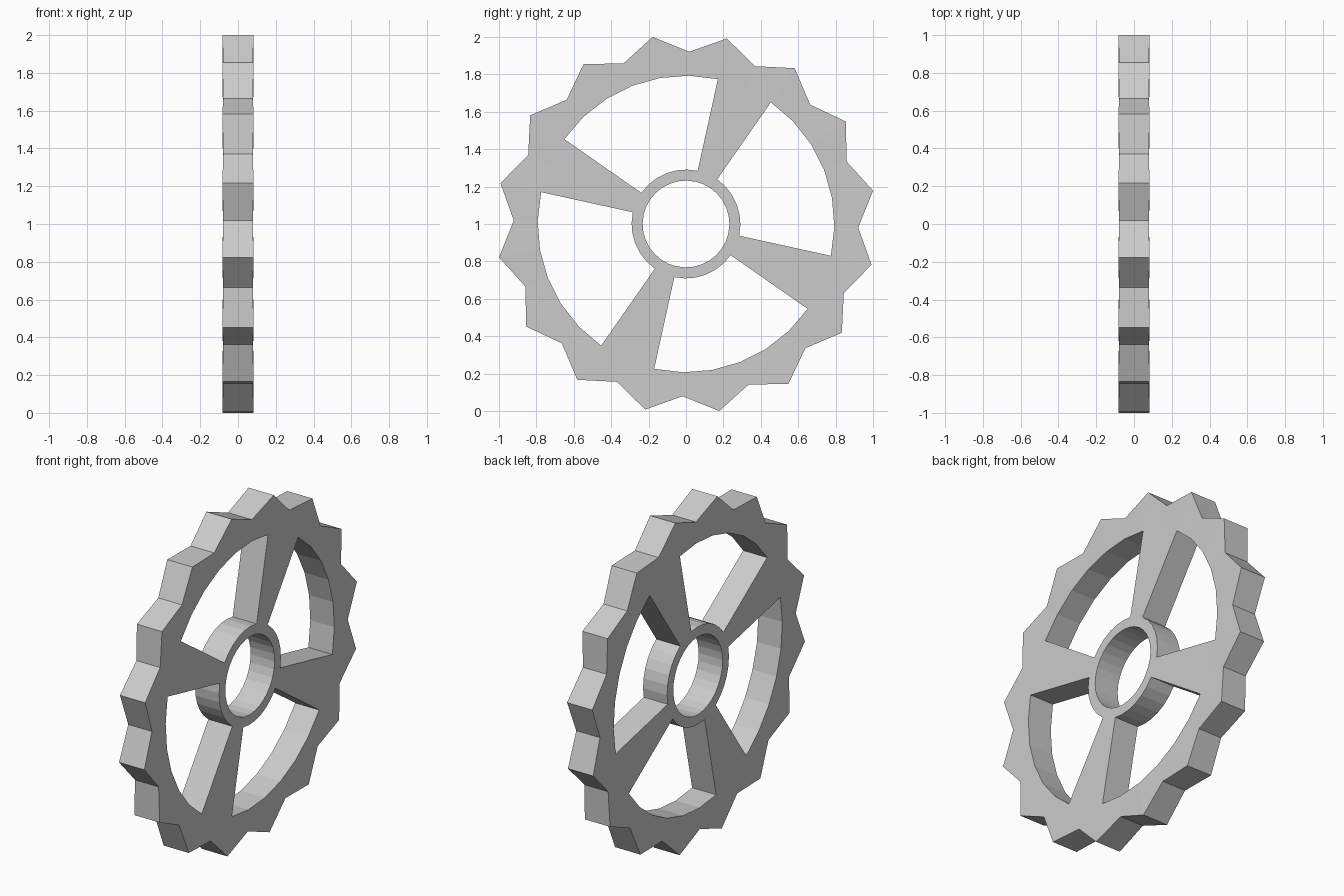
import bpy, bmesh
from math import sin, cos, radians

if "Cube" in bpy.data.objects:
    bpy.data.objects.remove(bpy.data.objects["Cube"])

SEG = 32             # two steps per tooth, 16 teeth
START = 10.1         # angle of the first tooth tip, degrees
BORE, HUB, RIM = 0.232, 0.291, 0.793
TIP, VALLEY = 1.0157, 0.921

bm = bmesh.new()


def ring(radius, half, side):
    """One loop of points in the YZ plane; radius and half width may vary per step."""
    pts = []
    for k in range(SEG):
        a = radians(START + k * 360 / SEG)
        pts.append(bm.verts.new((side * half(k), radius(k) * cos(a), 1 + radius(k) * sin(a))))
    return pts


def circle(r):
    return lambda k: r


def teeth(k):
    return TIP if k % 2 == 0 else VALLEY


def tooth_half(k):
    return 0.083 if k % 2 == 0 else 0.078


def is_spoke(k):
    return k % 8 in (4, 5)


flat = lambda k: 0.079
spec = [(circle(BORE), flat), (circle(HUB), flat), (circle(RIM), flat), (teeth, tooth_half)]
front = [ring(r, h, 1) for r, h in spec]
back = [ring(r, h, -1) for r, h in spec]

for k in range(SEG):
    n = (k + 1) % SEG
    # side faces: hub, spokes, toothed rim
    for side in (front, back):
        for i in range(3):
            if i != 1 or is_spoke(k):
                bm.faces.new((side[i][k], side[i + 1][k], side[i + 1][n], side[i][n]))
    # walls across the thickness: bore, window arcs, teeth
    for i in range(4):
        if i in (0, 3) or not is_spoke(k):
            bm.faces.new((front[i][k], front[i][n], back[i][n], back[i][k]))
    # radial walls of the spokes
    if is_spoke(k) != is_spoke(k - 1):
        bm.faces.new((front[1][k], front[2][k], back[2][k], back[1][k]))

bmesh.ops.recalc_face_normals(bm, faces=bm.faces)
mesh = bpy.data.meshes.new("gear_wheel")
bm.to_mesh(mesh)
bm.free()
bpy.context.collection.objects.link(bpy.data.objects.new("gear_wheel", mesh))
